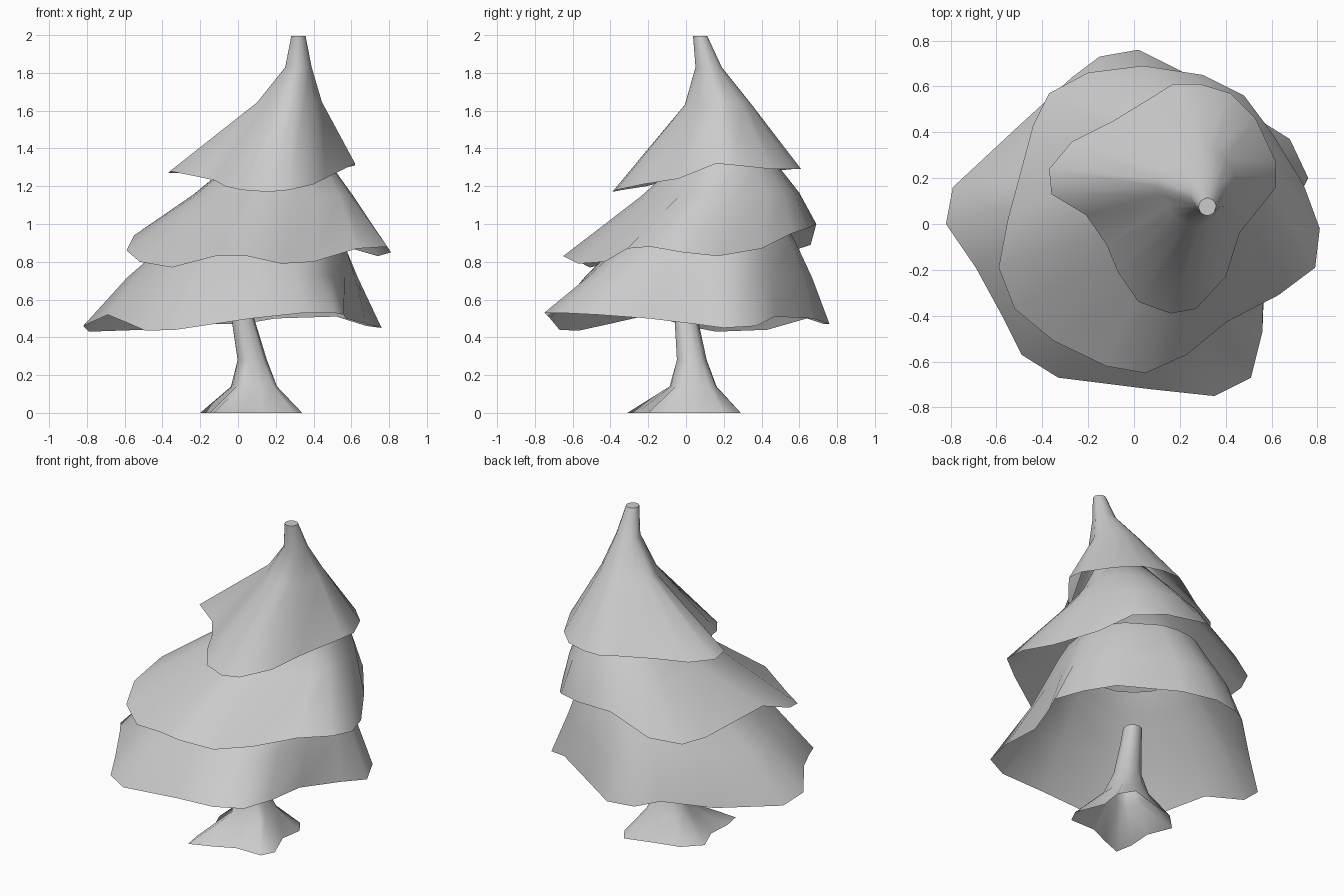
import bpy, bmesh, math
from mathutils import Vector

old = bpy.data.objects.get("Cube")
if old:
    bpy.data.objects.remove(old, do_unlink=True)


def make_material(name, colour):
    material = bpy.data.materials.new(name)
    material.use_nodes = True
    material.diffuse_color = colour
    material.node_tree.nodes["Principled BSDF"].inputs["Base Color"].default_value = colour
    return material


clay = make_material("plain grey", (0.6, 0.6, 0.6, 1))


def ring_from_rim(rim, middle, centre, radius, height, wave):
    """Circle whose points line up with the rim; wave carries the rim's folds upward."""
    offsets = [Vector((x - middle.x, y - middle.y)) for x, y, z in rim]
    mean_length = sum(o.length for o in offsets) / len(offsets)
    mean_height = sum(z for x, y, z in rim) / len(rim)
    ring = []
    for offset, (x, y, z) in zip(offsets, rim):
        fold = 1 + wave * (offset.length / mean_length - 1)
        spot = Vector(centre) + offset.normalized() * radius * fold
        ring.append((spot.x, spot.y, height + wave * 0.4 * (z - mean_height)))
    return ring


def loft(name, rim, middle, levels, capped):
    """Skin from an uneven rim up through rings of (x, y, z, radius, wave)."""
    bm = bmesh.new()
    rings = [rim]
    for x, y, z, radius, wave in levels:
        rings.append(ring_from_rim(rim, Vector(middle), (x, y), radius, z, wave))
    loops = [[bm.verts.new(point) for point in ring] for ring in rings]
    count = len(rim)
    for low, high in zip(loops, loops[1:]):
        for i in range(count):
            j = (i + 1) % count
            bm.faces.new((low[i], low[j], high[j], high[i]))
    if capped:
        bm.faces.new(loops[-1])
    bmesh.ops.recalc_face_normals(bm, faces=bm.faces)
    # Keep the skin facing outward even though it is open underneath
    bm.faces.ensure_lookup_table()
    first = bm.faces[0]
    outward = first.calc_center_median().xy - Vector(middle)
    if first.normal.xy.dot(outward) < 0:
        bmesh.ops.reverse_faces(bm, faces=bm.faces)
    mesh = bpy.data.meshes.new(name)
    bm.to_mesh(mesh)
    bm.free()
    mesh.materials.append(clay)
    part = bpy.data.objects.new(name, mesh)
    bpy.context.collection.objects.link(part)
    bpy.ops.object.select_all(action="DESELECT")
    part.select_set(True)
    bpy.context.view_layer.objects.active = part
    bpy.ops.object.shade_smooth_by_angle(angle=math.radians(60))
    return part


# Trunk with flared, uneven roots, open underneath
root_rim = [
    (-.13, -.31, 0), (0, -.26, 0), (.13, -.2, 0), (.3, -.2, 0), (.34, -.12, 0),
    (.27, .06, 0), (.29, .2, 0), (.23, .29, 0), (.06, .24, 0), (-.1, .2, 0),
    (-.2, .1, 0), (-.14, -.05, 0), (-.15, -.2, 0),
]
loft("trunk", root_rim, (.08, .02), [
    (.09, .04, .14, .13, .3), (.075, .03, .28, .08, 0),
    (.025, 0, .5, .062, 0), (.01, 0, .62, .055, 0),
], True)

# Lowest skirt of branches, open at both ends
lower_rim = [
    (-.79, .16, .43), (-.82, 0, .46), (-.69, -.19, .52), (-.57, -.41, .47),
    (-.49, -.57, .435), (-.33, -.67, .44), (.07, -.72, .5), (.35, -.75, .53),
    (.51, -.67, .53), (.56, -.47, .52), (.57, -.2, .5), (.68, .05, .47),
    (.76, .2, .45), (.68, .37, .46), (.52, .47, .51), (.2, .67, .5),
    (.02, .76, .47), (-.15, .73, .47), (-.27, .64, .5), (-.5, .43, .44),
]
loft("lower_branches", lower_rim, (0, 0), [
    (.04, .06, .72, .6, .4), (.1, .11, .9, .47, .15), (.11, .13, 1, .4, 0),
], False)

# Middle skirt, its narrow end hidden inside the top one
middle_rim = [
    (-.59, -.19, .86), (-.52, -.37, .8), (-.35, -.51, .77), (-.12, -.62, .83),
    (.05, -.65, .83), (.23, -.57, .79), (.4, -.43, .8), (.63, -.31, .87),
    (.79, -.19, .88), (.81, -.02, .85), (.74, .17, .83), (.6, .4, .87),
    (.48, .56, .95), (.3, .65, .98), (.04, .69, 1), (-.2, .66, .89),
    (-.37, .57, .86), (-.44, .43, .87), (-.55, .02, .94),
]
loft("middle_branches", middle_rim, (.08, .02), [
    (.18, .18, 1.15, .42, .3), (.22, .21, 1.3, .28, .1), (.26, .18, 1.5, .14, 0),
], True)

# Top skirt drawn up into a bent, blunt tip
upper_rim = [
    (-.37, .24, 1.27), (-.36, .13, 1.28), (-.21, .04, 1.25), (-.12, -.09, 1.23),
    (-.07, -.21, 1.2), (.02, -.34, 1.18), (.16, -.39, 1.17), (.27, -.37, 1.18),
    (.4, -.23, 1.21), (.46, -.04, 1.24), (.62, .16, 1.32), (.62, .27, 1.31),
    (.53, .46, 1.29), (.42, .57, 1.29), (.29, .61, 1.29), (.17, .61, 1.29),
    (.09, .56, 1.29), (-.09, .45, 1.28), (-.27, .36, 1.27),
]
loft("top_branches", upper_rim, (.22, .15), [
    (.28, .17, 1.64, .17, .25), (.32, .12, 1.83, .07, 0), (.32, .075, 1.995, .038, 0),
], True)
